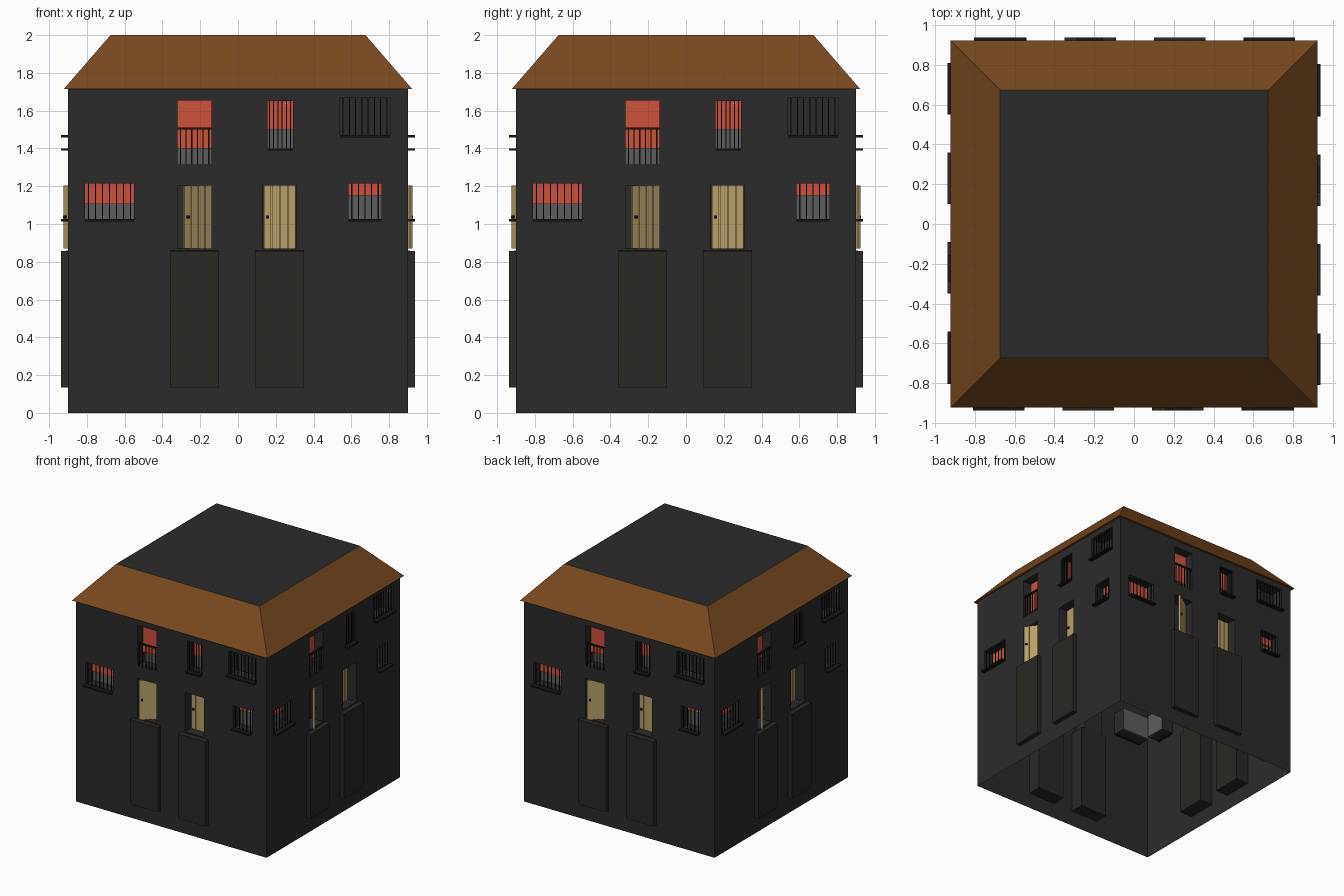
import bpy, bmesh, math
from mathutils import Matrix, Vector

if "Cube" in bpy.data.objects:
    bpy.data.objects.remove(bpy.data.objects["Cube"])

COLOURS = {
    "dark": (0.024, 0.024, 0.024), "stone": (0.022, 0.021, 0.018),
    "iron": (0.008, 0.008, 0.008), "roof": (0.19, 0.066, 0.014),
    "red": (0.62, 0.085, 0.045), "glass": (0.11, 0.11, 0.11),
    "wood": (0.48, 0.35, 0.14),
}
MATS = {}
for key, rgb in COLOURS.items():
    MATS[key] = bpy.data.materials.new(key)
    MATS[key].diffuse_color = (*rgb, 1)

parts = {}          # part name -> (bmesh of the front side, material key)
W, BACK = 0.9, -0.785


def part(name, mat):
    return parts.setdefault(name, (bmesh.new(), mat))[0]


def quad(bm, *pts):
    return bm.faces.new([bm.verts.new(p) for p in pts])


def box(name, mat, lo, hi, matrix=Matrix()):
    lo, hi = Vector(lo), Vector(hi)
    size = Matrix.Diagonal((*(hi - lo), 1))
    return bmesh.ops.create_cube(part(name, mat), size=1,
                                 matrix=matrix @ Matrix.Translation((lo + hi) / 2) @ size)["verts"]


# Windows: x0, x1, z0, z1, curtain bottom, bar count, bar top, has sill
windows = [
    (-0.81, -0.55, 1.02, 1.215, 1.105, 7, 1.215, True),
    (0.585, 0.76, 1.02, 1.215, 1.15, 5, 1.215, True),
    (-0.32, -0.14, 1.315, 1.655, 1.40, 6, 1.505, False),
    (0.155, 0.29, 1.395, 1.65, 1.50, 6, 1.65, True),
    (0.54, 0.805, 1.465, 1.67, None, 8, 1.67, True),
]
doors = [(-0.32, -0.14, 0.87, 1.205), (0.13, 0.31, 0.87, 1.205)]
holes = [w[:4] for w in windows] + doors

# Wall sheet with rectangular openings
bm = part("walls", "dark")
xs = sorted({-W, W, *(v for h in holes for v in h[:2])})
zs = sorted({0, 1.72, *(v for h in holes for v in h[2:])})
for x0, x1 in zip(xs, xs[1:]):
    for z0, z1 in zip(zs, zs[1:]):
        cx, cz = (x0 + x1) / 2, (z0 + z1) / 2
        if not any(a < cx < b and c < cz < d for a, b, c, d in holes):
            quad(bm, (x0, -W, z0), (x1, -W, z0), (x1, -W, z1), (x0, -W, z1))
bmesh.ops.remove_doubles(bm, verts=bm.verts, dist=1e-5)
bmesh.ops.dissolve_limit(bm, angle_limit=0.01, verts=bm.verts, edges=bm.edges)

# Reveals around each opening
bm = part("reveals", "dark")
for x0, x1, z0, z1 in holes:
    ring = [(x0, z0), (x1, z0), (x1, z1), (x0, z1)]
    for (ax, az), (bx, bz) in zip(ring, ring[1:] + ring[:1]):
        quad(bm, (bx, -W, bz), (ax, -W, az), (ax, BACK, az), (bx, BACK, bz))
    if (x0, z0) in [(d[0], d[2]) for d in doors] or x0 == 0.54:
        quad(bm, *[(x, BACK, z) for x, z in ring])

# Panes, curtains, bars and sills
for x0, x1, z0, z1, curtain, count, top, sill in windows:
    if curtain:
        box("panes", "glass", (x0, -0.80, z0), (x1, BACK, z1))
        box("curtains", "red", (x0, -0.82, curtain), (x1, -0.80, z1))
    for i in range(count):
        x = x0 + (x1 - x0) * (i + 0.5) / count
        box("bars", "iron", (x - .003, -0.895, z0), (x + .003, -0.889, top))
    if top < z1:
        box("bars", "iron", (x0, -0.899, top - .006), (x1, -0.885, top + .006))
    if sill:
        box("sills", "iron", (x0, -0.937, z0 - .006), (x1, -0.885, z0 + .006))


# Plank door, hinged at its right edge
def door(hinge, width, angle):
    m = Matrix.Translation((hinge, -0.815, 0)) @ Matrix.Rotation(angle, 4, 'Z')
    step = width / 4
    box("door_backs", "wood", (-width, 0.004, 0.87), (0, 0.012, 1.205), m)
    for i in range(4):
        x = -width + i * step
        box("door_planks", "wood", (x + .002, -.006, 0.87), (x + step - .002, .004, 1.205), m)
    box("knobs", "iron", (-width + .014, -.016, 1.03), (-width + .03, -.006, 1.046), m)


door(-0.142, 0.18, math.radians(36))
door(0.307, 0.172, 0)

# Tall plinths under the doors, with a sloping top
for x0, x1 in ((-0.36, -0.10), (0.09, 0.35)):
    for v in box("plinths", "stone", (x0, -0.938, 0.135), (x1, -0.78, 0.87)):
        if v.co.z > 0.5 and v.co.y < -W:
            v.co.z = 0.856

# Roof slope and eave underside
e, t = 0.922, 0.675
bm = part("roof_slopes", "roof")
quad(bm, (-e, -e, 1.715), (e, -e, 1.715), (t, -t, 2), (-t, -t, 2))
quad(bm, (-W, -W, 1.718), (W, -W, 1.718), (e, -e, 1.715), (-e, -e, 1.715))

# Repeat the side around the house and make the objects
for name, (bm, mat) in parts.items():
    geom = bm.verts[:] + bm.edges[:] + bm.faces[:]
    for k in (1, 2, 3):
        new = bmesh.ops.duplicate(bm, geom=geom)["geom"]
        bmesh.ops.rotate(bm, verts=[g for g in new if isinstance(g, bmesh.types.BMVert)],
                         cent=(0, 0, 0), matrix=Matrix.Rotation(k * math.pi / 2, 3, 'Z'))
    bmesh.ops.remove_doubles(bm, verts=bm.verts, dist=1e-5)
    mesh = bpy.data.meshes.new(name)
    bm.to_mesh(mesh)
    bm.free()
    mesh.materials.append(MATS[mat])
    bpy.context.collection.objects.link(bpy.data.objects.new(name, mesh))

# Flat roof deck
mesh = bpy.data.meshes.new("roof_deck")
mesh.from_pydata([(-t, -t, 2), (t, -t, 2), (t, t, 2), (-t, t, 2)], [], [(0, 1, 2, 3)])
mesh.materials.append(MATS["dark"])
bpy.context.collection.objects.link(bpy.data.objects.new("roof_deck", mesh))

for m in bpy.data.materials:
    if m.users and not m.is_grease_pencil:
        m.use_nodes = True
        m.node_tree.nodes["Principled BSDF"].inputs["Base Color"].default_value = m.diffuse_color
